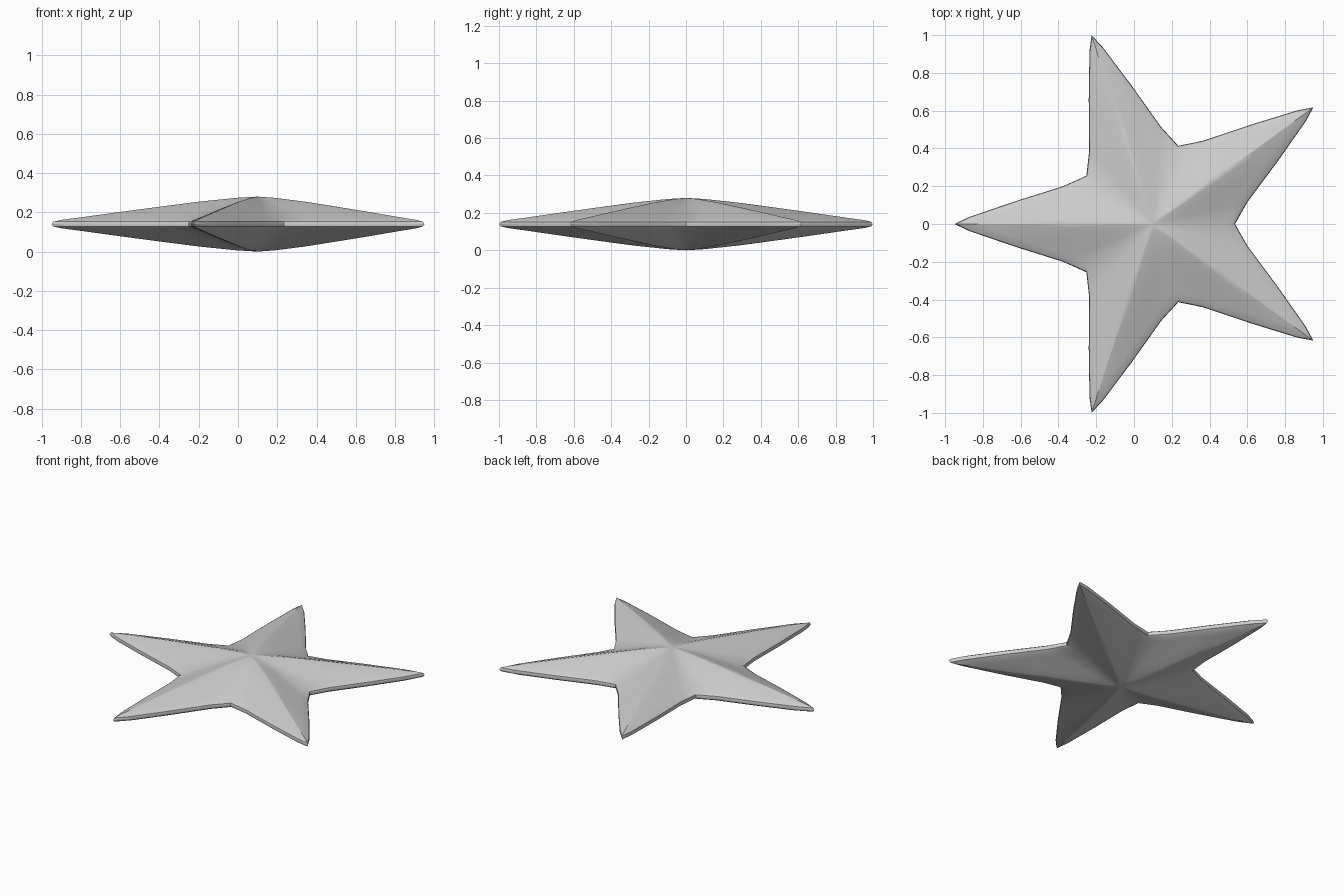
import bpy, bmesh, math

if "Cube" in bpy.data.objects:
    bpy.data.objects.remove(bpy.data.objects["Cube"])

CX, MID = 0.1, 0.14
# half-arm outline (distance along arm, half width), valley to tip
V = 0.435
HALF = [(V * math.cos(math.radians(36)), V * math.sin(math.radians(36))),
        (0.475, 0.2), (0.73, 0.12), (0.975, 0.036), (1.05, 0.0)]
# dome profile (outline scale, height above mid plane)
PROFILE = [(1.0, 0.0), (0.992, 0.012), (0.955, 0.021), (0.86, 0.034),
           (0.667, 0.062), (0.45, 0.092), (0.286, 0.114), (0.1, 0.134)]

# full star outline, anticlockwise
outline = []
for k in range(5):
    a = math.radians(36 + 72 * k)
    arm = [(r, -w) for r, w in HALF] + [(r, w) for r, w in HALF[-2:0:-1]]
    outline += [(r * math.cos(a) - w * math.sin(a),
                 r * math.sin(a) + w * math.cos(a)) for r, w in arm]

bm = bmesh.new()


def ring(s, z):
    return [bm.verts.new((CX + s * x, s * y, z)) for x, y in outline]


# upper and lower domes share the rim
rim = ring(*[1.0, MID])
n = len(rim)
for side in (1, -1):
    prev = rim
    for s, h in PROFILE[1:]:
        cur = ring(s, MID + side * h)
        for i in range(n):
            j = (i + 1) % n
            bm.faces.new((prev[i], prev[j], cur[j], cur[i]))
        prev = cur
    apex = bm.verts.new((CX, 0, MID + side * 0.14))
    for i in range(n):
        bm.faces.new((prev[i], prev[(i + 1) % n], apex))
bmesh.ops.recalc_face_normals(bm, faces=bm.faces)

mesh = bpy.data.meshes.new("star_body")
bm.to_mesh(mesh)
bm.free()
star = bpy.data.objects.new("star_body", mesh)
bpy.context.collection.objects.link(star)
bpy.context.view_layer.objects.active = star
star.select_set(True)
bpy.ops.object.shade_smooth_by_angle(angle=math.radians(30))
